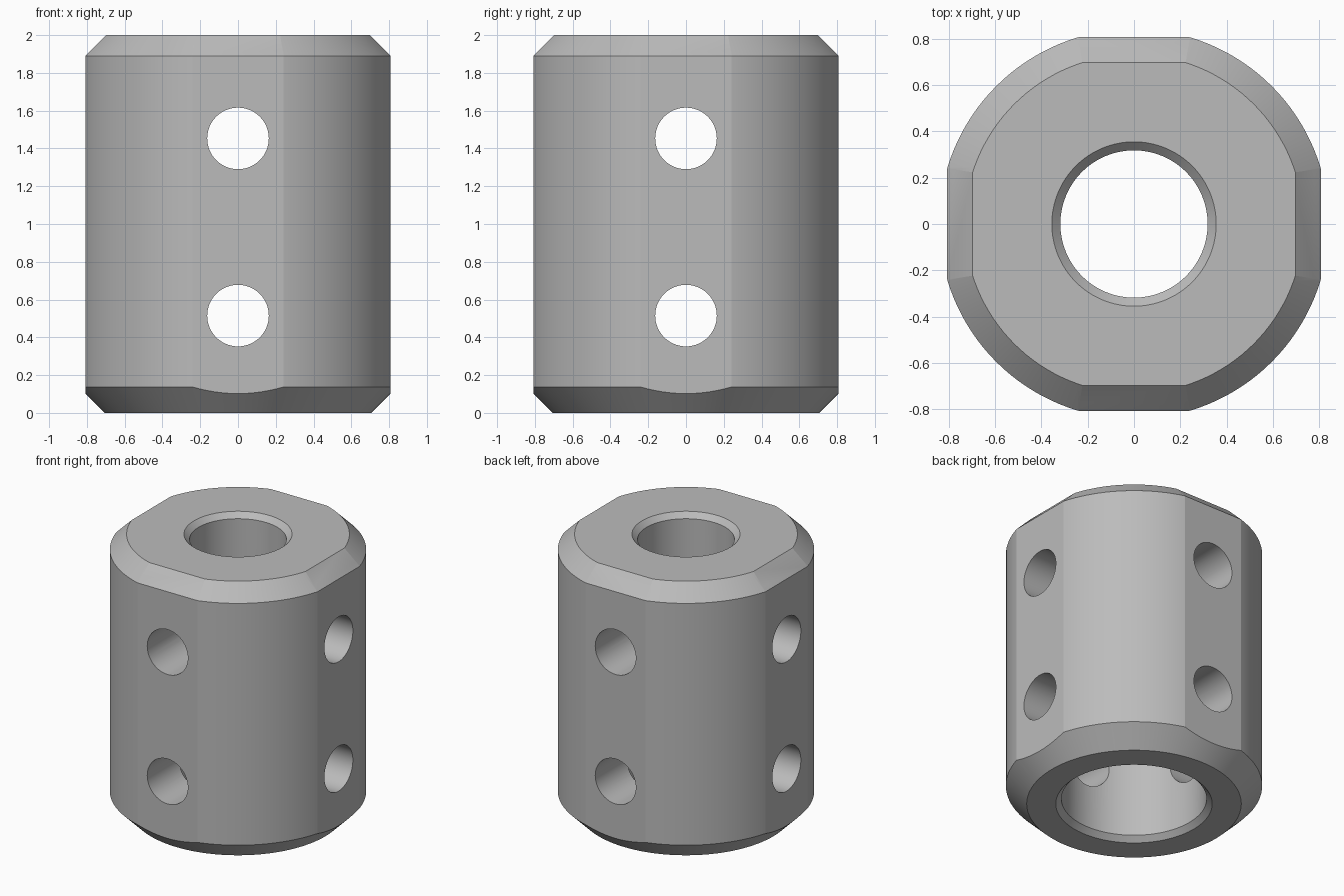
import bpy, bmesh, math
from mathutils import Matrix, Vector

if "Cube" in bpy.data.objects:
    bpy.data.objects.remove(bpy.data.objects["Cube"])

RADIUS, FLAT, HEIGHT = 0.842, 0.807, 2.0
CHAMFER_TOP, CHAMFER_LOW = 0.11, 0.137
BORE_TOP, BORE_LOW, BORE_EDGE, STEP_Z = 0.318, 0.477, 0.037, 1.0
HOLE_RADIUS, HOLE_HEIGHTS = 0.163, (0.515, 1.453)

steel = bpy.data.materials.new("grey_steel")
steel.use_nodes = True
colour = (0.5, 0.5, 0.5, 1)
steel.diffuse_color = colour
steel.node_tree.nodes["Principled BSDF"].inputs["Base Color"].default_value = colour


def make_object(name, bm):
    bmesh.ops.recalc_face_normals(bm, faces=bm.faces)
    mesh = bpy.data.meshes.new(name)
    bm.to_mesh(mesh)
    bm.free()
    mesh.materials.append(steel)
    obj = bpy.data.objects.new(name, mesh)
    bpy.context.collection.objects.link(obj)
    return obj


def revolve(name, profile, steps=128):
    """Spin a closed (radius, z) profile into a ring-shaped solid."""
    bm = bmesh.new()
    verts = [bm.verts.new((r, 0, z)) for r, z in profile]
    edges = [bm.edges.new((a, b)) for a, b in zip(verts, verts[1:] + verts[:1])]
    bmesh.ops.spin(bm, geom=verts + edges, cent=(0, 0, 0), axis=(0, 0, 1),
                   angle=math.tau, steps=steps)
    bmesh.ops.remove_doubles(bm, verts=bm.verts, dist=1e-5)
    return make_object(name, bm)


def cut(target, tool, operation):
    """Apply a boolean and discard the helper."""
    tool.hide_render = True
    mod = target.modifiers.new(operation, 'BOOLEAN')
    mod.operation, mod.solver, mod.object = operation, 'EXACT', tool
    bpy.context.view_layer.objects.active = target
    bpy.ops.object.modifier_apply(modifier=mod.name)
    bpy.data.objects.remove(tool)


# Round collar with chamfered ends and a stepped bore
collar = revolve("collar_body", [
    (BORE_LOW + BORE_EDGE, 0), (RADIUS - CHAMFER_LOW, 0),
    (RADIUS, CHAMFER_LOW), (RADIUS, HEIGHT - CHAMFER_TOP),
    (RADIUS - CHAMFER_TOP, HEIGHT), (BORE_TOP + BORE_EDGE, HEIGHT),
    (BORE_TOP, HEIGHT - BORE_EDGE), (BORE_TOP, STEP_Z),
    (BORE_LOW, STEP_Z), (BORE_LOW, BORE_EDGE)])

# Four side flats whose top chamfer follows the rim
bm = bmesh.new()
rings = []
for half, z in ((FLAT, -0.2), (FLAT, HEIGHT - CHAMFER_TOP),
                (FLAT - CHAMFER_TOP - 0.1, HEIGHT + 0.1)):
    rings.append([bm.verts.new((x * half, y * half, z))
                  for x, y in ((-1, -1), (1, -1), (1, 1), (-1, 1))])
for low, high in zip(rings, rings[1:]):
    for i in range(4):
        j = (i + 1) % 4
        bm.faces.new((low[i], low[j], high[j], high[i]))
bm.faces.new(rings[0][::-1])
bm.faces.new(rings[-1])
cut(collar, make_object("flats_cutter", bm), 'INTERSECT')

# Screw holes through all four sides, in two rows
for z in HOLE_HEIGHTS:
    for axis in 'XY':
        bm = bmesh.new()
        turn = Matrix.Rotation(math.pi / 2, 4, 'Y' if axis == 'X' else 'X')
        bmesh.ops.create_cone(bm, cap_ends=True, segments=64, radius1=HOLE_RADIUS,
                              radius2=HOLE_RADIUS, depth=2.2,
                              matrix=Matrix.Translation(Vector((0, 0, z))) @ turn)
        cut(collar, make_object("hole_cutter", bm), 'DIFFERENCE')

# Smooth round walls, crisp edges
bpy.ops.object.select_all(action='DESELECT')
collar.select_set(True)
bpy.context.view_layer.objects.active = collar
bpy.ops.object.shade_smooth_by_angle(angle=math.radians(12))
